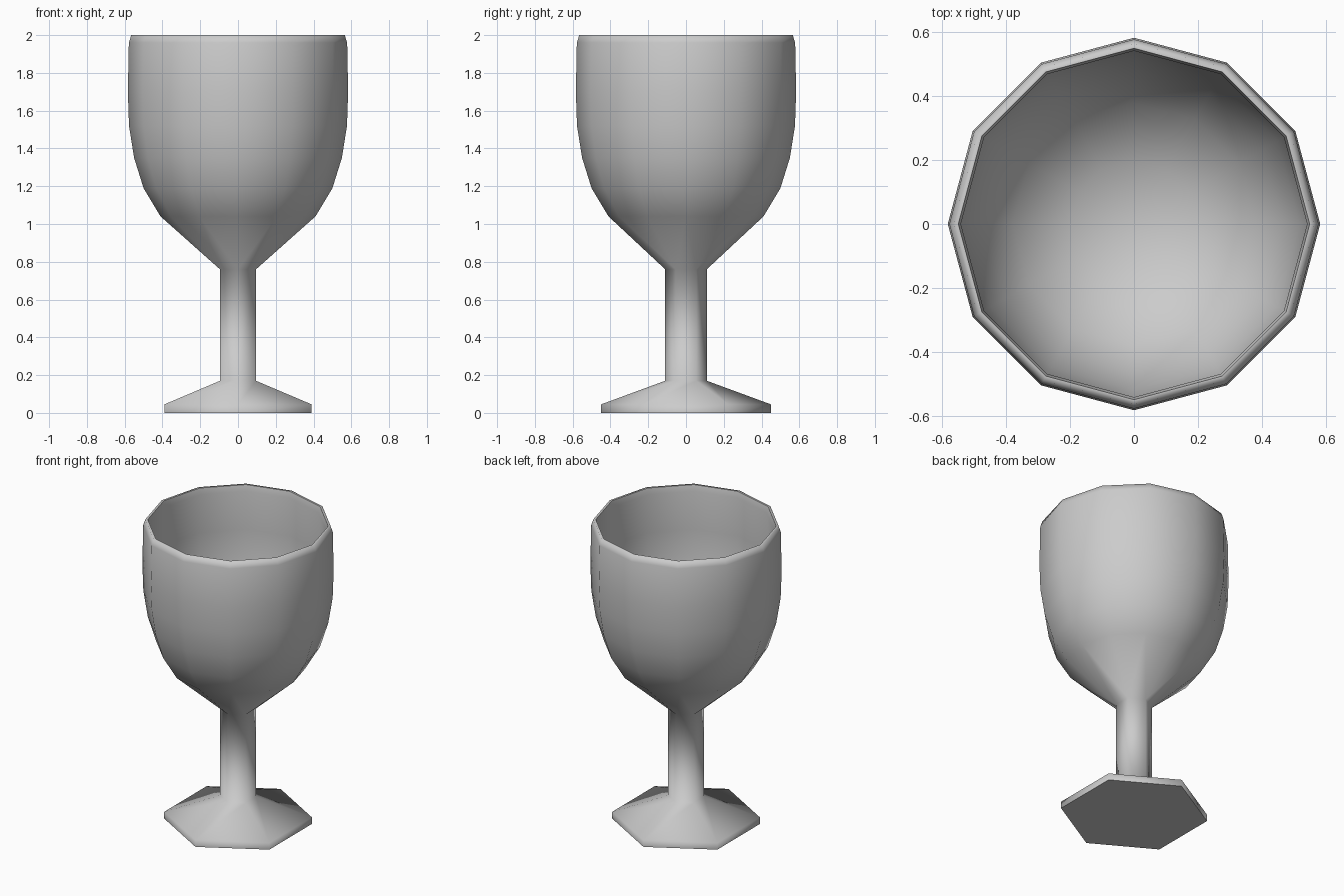
import bpy, bmesh, math

if "Cube" in bpy.data.objects:
    bpy.data.objects.remove(bpy.data.objects["Cube"])

bm = bmesh.new()


def ring(n, r, z):
    """Ring of n vertices, first one at 30 degrees."""
    return [bm.verts.new((r * math.cos(math.pi / 6 + 2 * math.pi * i / n),
                          r * math.sin(math.pi / 6 + 2 * math.pi * i / n), z))
            for i in range(n)]


def loft(profile, n, start=None):
    """Skin rings given as (radius, z); returns first and last ring."""
    rings = ([start] if start else []) + [ring(n, r, z) for r, z in profile]
    for a, b in zip(rings, rings[1:]):
        for i in range(n):
            j = (i + 1) % n
            bm.faces.new((a[i], a[j], b[j], b[i]))
    return rings[0], rings[-1]


# Six-sided foot and stem
base, neck = loft([(0.45, 0), (0.45, 0.045), (0.11, 0.17), (0.11, 0.76)], 6)
bm.faces.new(base[::-1])

# Twelve-sided bowl: outer wall, rim, inner wall
bowl, inner = loft([(0.41, 1.04), (0.50, 1.19), (0.55, 1.35), (0.577, 1.52),
                    (0.583, 1.70), (0.578, 1.96), (0.565, 2.0), (0.55, 2.0),
                    (0.542, 1.96), (0.551, 1.70), (0.545, 1.52), (0.518, 1.35),
                    (0.468, 1.21), (0.38, 1.07), (0.2, 0.95)], 12)

# Bowl floor
centre = bm.verts.new((0, 0, 0.93))
for i in range(12):
    bm.faces.new((inner[i], inner[(i + 1) % 12], centre))

# Join the six-sided neck to the twelve-sided bowl
for i in range(6):
    h, k = neck[i], neck[(i + 1) % 6]
    a, b, c = (bowl[(2 * i + d) % 12] for d in range(3))
    bm.faces.new((h, b, a))
    bm.faces.new((h, k, b))
    bm.faces.new((k, c, b))

bmesh.ops.recalc_face_normals(bm, faces=bm.faces)
mesh = bpy.data.meshes.new("goblet")
bm.to_mesh(mesh)
bm.free()
goblet = bpy.data.objects.new("goblet", mesh)
bpy.context.collection.objects.link(goblet)
bpy.context.view_layer.objects.active = goblet
goblet.select_set(True)
bpy.ops.object.shade_smooth_by_angle(angle=math.radians(75))
